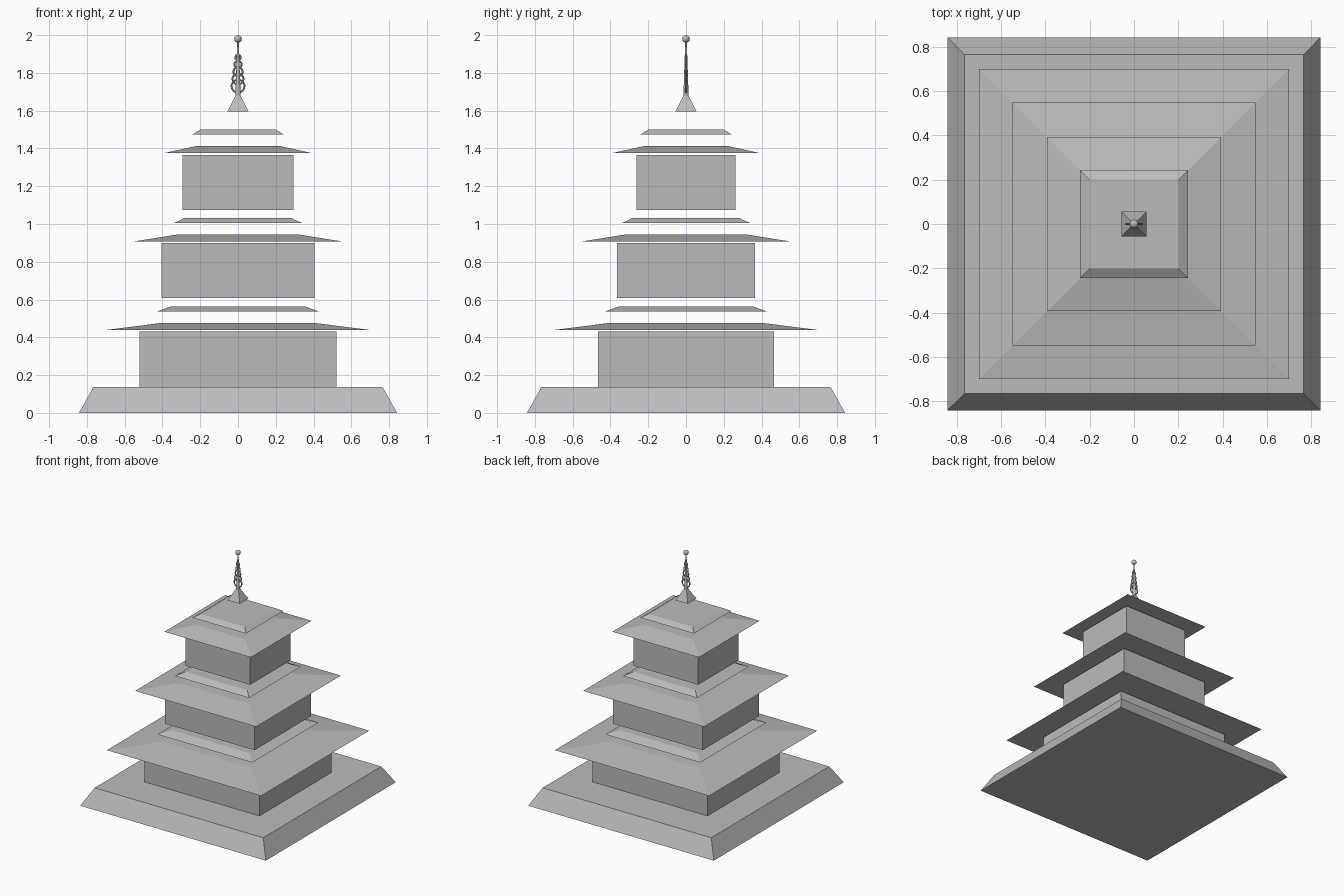
import bpy
import math

cube = bpy.data.objects.get("Cube")
if cube:
    bpy.data.objects.remove(cube, do_unlink=True)

stone = bpy.data.materials.new("stone_grey")
stone.use_nodes = True
GREY = (0.5, 0.5, 0.5, 1.0)
stone.diffuse_color = GREY
stone.node_tree.nodes["Principled BSDF"].inputs["Base Color"].default_value = GREY


def finish(name, smooth=False):
    """Name the active object, apply its transform and give it the material."""
    obj = bpy.context.object
    obj.name = name
    obj.data.materials.append(stone)
    bpy.ops.object.transform_apply(location=False, rotation=True, scale=True)
    if smooth:
        bpy.ops.object.shade_smooth_by_angle(angle=math.radians(40))
    return obj


def square_frustum(name, half_low, half_high, z_low, z_high):
    bpy.ops.mesh.primitive_cone_add(
        vertices=4, radius1=half_low * math.sqrt(2), radius2=half_high * math.sqrt(2),
        depth=z_high - z_low, location=(0, 0, (z_low + z_high) / 2),
        rotation=(0, 0, math.pi / 4))
    return finish(name)


def block(name, half_x, half_y, z_low, z_high):
    bpy.ops.mesh.primitive_cube_add(size=2, location=(0, 0, (z_low + z_high) / 2))
    bpy.context.object.scale = (half_x, half_y, (z_high - z_low) / 2)
    return finish(name)


# Sloped plinth
square_frustum("plinth", 0.842, 0.765, 0, 0.138)

# Three storeys, each with a walled room, a wide roof and a smaller upper eave
storeys = [
    # base z, wall half x, wall half y, roof low/high, eave low/high
    (0.138, 0.522, 0.467, 0.70, 0.406, 0.43, 0.354),
    (0.607, 0.406, 0.365, 0.549, 0.317, 0.337, 0.28),
    (1.074, 0.294, 0.262, 0.393, 0.225, 0.243, 0.20),
]
for level, (z, wx, wy, r1, r2, e1, e2) in enumerate(storeys, 1):
    block(f"storey_{level}_walls", wx, wy, z, z + 0.292)
    square_frustum(f"storey_{level}_roof", r1, r2, z + 0.301, z + 0.338)
    square_frustum(f"storey_{level}_upper_eave", e1, e2, z + 0.399, z + 0.426)

# Finial: foot, tapered spire and ball
square_frustum("finial_foot", 0.056, 0.012, 1.595, 1.683)
bpy.ops.mesh.primitive_cone_add(vertices=16, radius1=0.014, radius2=0.004,
                                depth=0.295, location=(0, 0, 1.8225))
finish("finial_spire", smooth=True)
bpy.ops.mesh.primitive_uv_sphere_add(segments=24, ring_count=12, radius=0.02,
                                     location=(0, 0, 1.98))
finish("finial_ball", smooth=True)

# Upright rings that shrink towards the tip
for i in range(5):
    bpy.ops.mesh.primitive_torus_add(
        major_segments=24, minor_segments=8, major_radius=0.034 - 0.005 * i,
        minor_radius=0.005, location=(0, 0, 1.73 + 0.038 * i),
        rotation=(math.pi / 2, 0, 0))
    finish(f"finial_ring_{i + 1}", smooth=True)
